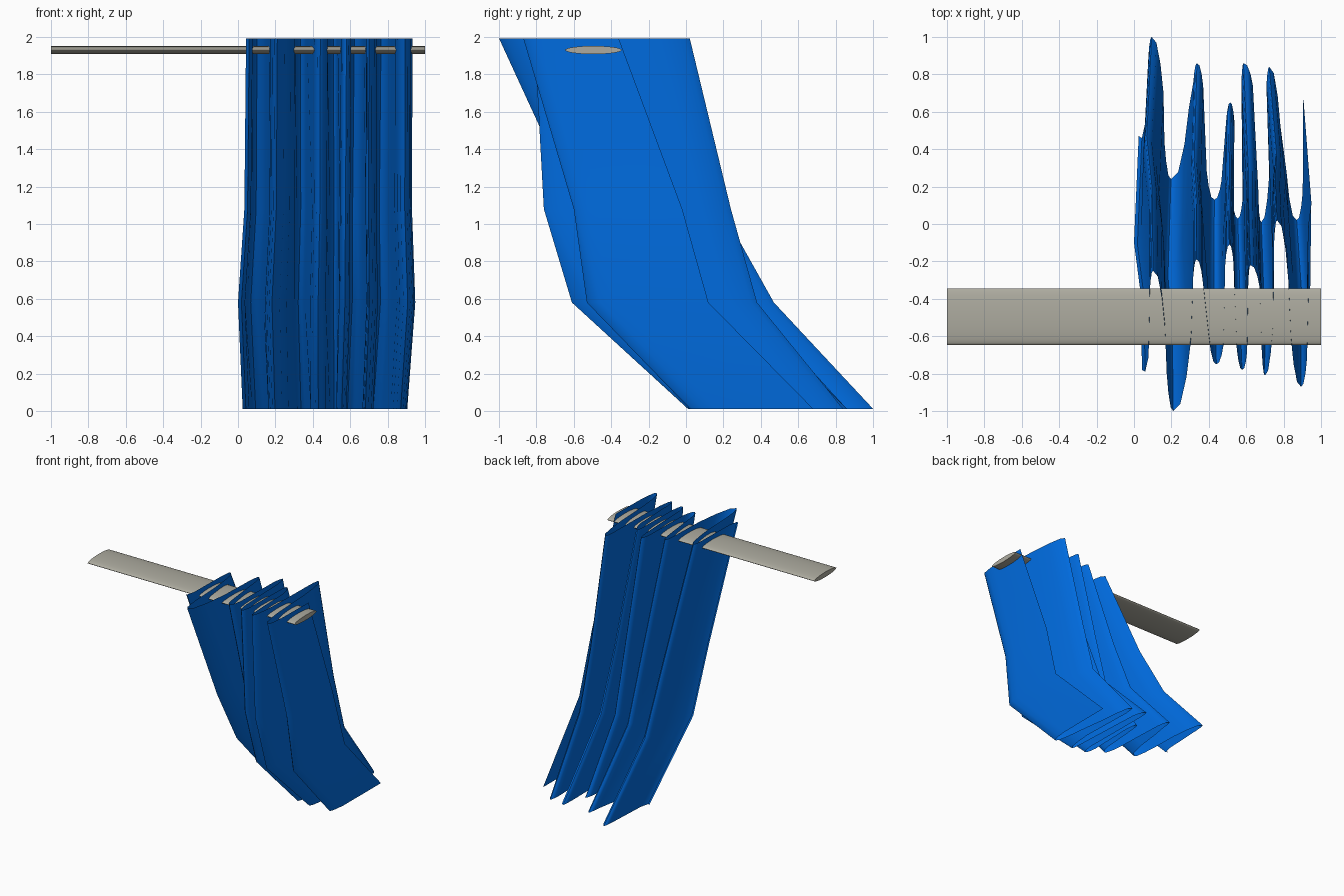
import bpy, bmesh, math

if "Cube" in bpy.data.objects:
    bpy.data.objects.remove(bpy.data.objects["Cube"])

def material(name, rgb):
    m = bpy.data.materials.new(name)
    m.diffuse_color = (*rgb, 1)
    m.use_nodes = True
    m.node_tree.nodes["Principled BSDF"].inputs["Base Color"].default_value = m.diffuse_color
    return m

def finish(obj, mat, angle):
    obj.data.materials.append(mat)
    bpy.ops.object.select_all(action='DESELECT')
    obj.select_set(True)
    bpy.context.view_layer.objects.active = obj
    bpy.ops.object.shade_smooth_by_angle(angle=math.radians(angle))

# Rod: flattened cylinder along x
bpy.ops.mesh.primitive_cylinder_add(vertices=32, radius=1, depth=2,
                                    location=(0, -0.495, 1.93), rotation=(0, math.pi / 2, 0))
rod = bpy.context.object
rod.name = "curtain_rod"
rod.scale = (0.022, 0.151, 1)
bpy.ops.object.transform_apply(location=False, rotation=True, scale=True)
finish(rod, material("rod_metal", (0.42, 0.41, 0.35)), 40)

# Curtain rows from top hem to bottom hem: height, left x, right x, share of sideways drift
rows = [(1.993, 0.043, 0.933, 0), (1.08, 0.034, 0.935, 0.33),
        (0.58, 0.0, 0.955, 0.47), (0.012, 0.025, 0.92, 1)]

# Folds: x left, x tip, x right, roundness left, right, drift at hem, tip y on each row
folds = [
    (0.085, 0.102, 0.165, 0.10, 0.30, 0.010, (-0.25, 0.19, 0.47, 1.00)),
    (0.175, 0.210, 0.305, 0.20, 0.38, 0.005, (-1.00, -0.58, -0.28, 0.24)),
    (0.316, 0.335, 0.368, 0.10, 0.12, 0.018, (-0.19, 0.14, 0.34, 0.86)),
    (0.400, 0.440, 0.478, 0.15, 0.10, 0.005, (-0.75, -0.50, -0.35, 0.13)),
    (0.488, 0.510, 0.532, 0.10, 0.10, 0.020, (-0.11, 0.12, 0.25, 0.65)),
    (0.551, 0.580, 0.605, 0.10, 0.10, -0.010, (-0.78, -0.72, -0.56, 0.03)),
    (0.611, 0.622, 0.672, 0.10, 0.12, -0.022, (-0.22, 0.10, 0.30, 0.86)),
    (0.685, 0.700, 0.742, 0.10, 0.25, -0.005, (-0.81, -0.76, -0.61, 0.01)),
    (0.750, 0.765, 0.825, 0.10, 0.32, -0.028, (0.02, 0.24, 0.38, 0.84)),
    (0.840, 0.893, 0.925, 0.25, 0.15, -0.010, (-0.87, -0.60, -0.53, 0.02)),
]

def row_profile(r):
    """Plan outline of the pleats at one row."""
    z, lo, hi, share = rows[r]
    fit = lambda x, drift: lo + (x - 0.043) / 0.89 * (hi - lo) + drift * share
    y = (-0.78, -0.36, -0.10, 0.47)[r]
    pts = [(fit(0.043, 0), y, z), (fit(0.06, 0), y - 0.01, z), (fit(0.078, 0), y + 0.07, z)]
    for i, (xl, xt, xr, dl, dr, drift, ys) in enumerate(folds):
        inward = -1 if i % 2 == 0 else 1
        side = [(t, xl, dl) for t in (1, 0.75, 0.4)] + [(0, xt, 0)] \
            + [(t, xr, dr) for t in (0.4, 0.75, 1)]
        pts += [(fit(xt + (x - xt) * t, drift), ys[r] + inward * d * t ** 2.5, z)
                for t, x, d in side]
    pts.append((fit(0.933, -0.015), (-0.36, -0.02, 0.12, 0.68)[r], z))
    return pts

# Curtain: pleated sheet lofted through the rows
bm = bmesh.new()
grid = [[bm.verts.new(p) for p in row_profile(r)] for r in range(len(rows))]
for a, b in zip(grid, grid[1:]):
    for i in range(len(a) - 1):
        bm.faces.new((a[i], b[i], b[i + 1], a[i + 1]))
mesh = bpy.data.meshes.new("curtain")
bm.to_mesh(mesh)
bm.free()
curtain = bpy.data.objects.new("curtain", mesh)
bpy.context.collection.objects.link(curtain)
finish(curtain, material("blue_fabric", (0.0, 0.15, 0.75)), 40)
